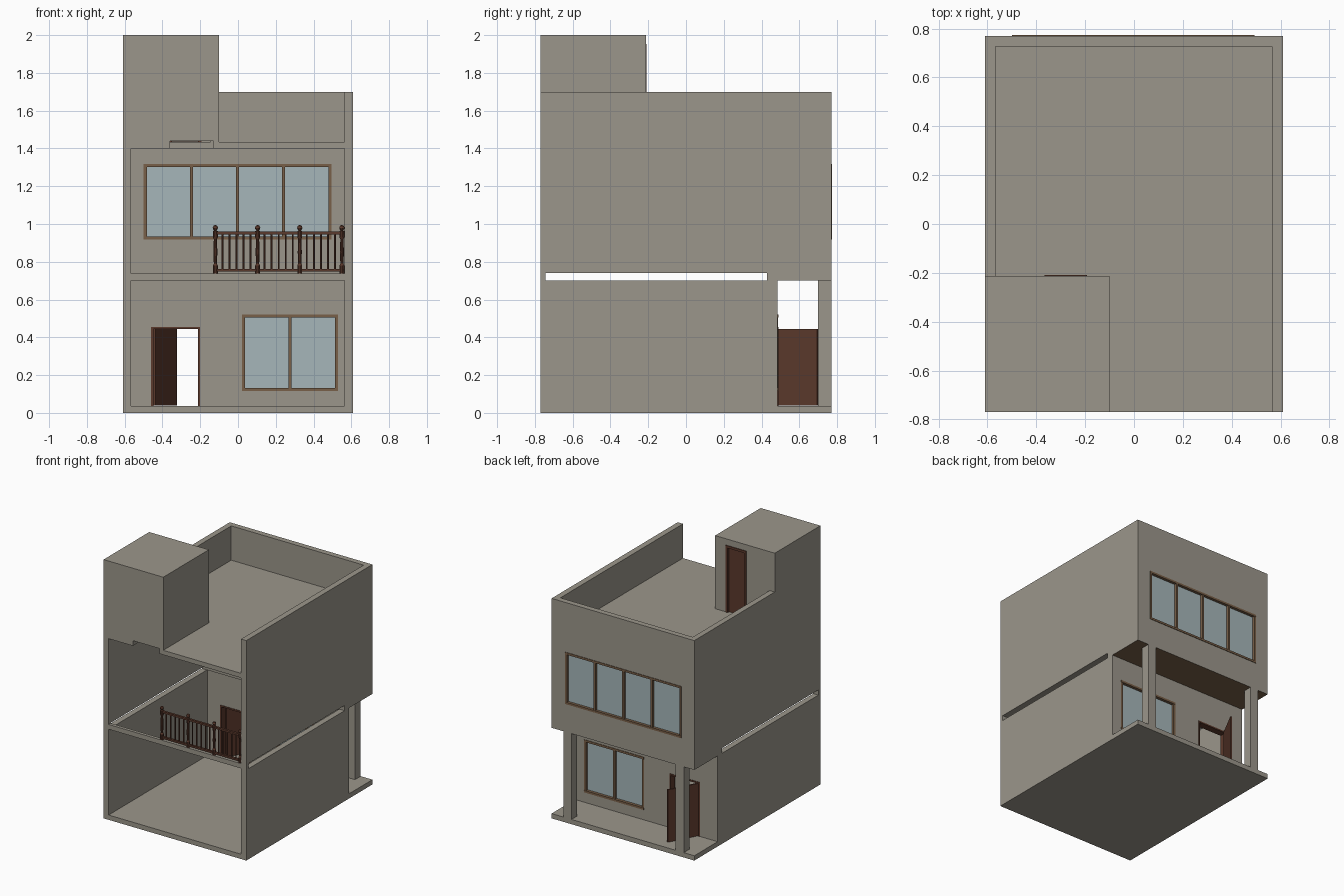
import bpy, bmesh, math
from mathutils import Matrix, Vector

if "Cube" in bpy.data.objects:
    bpy.data.objects.remove(bpy.data.objects["Cube"])


def material(name, rgb):
    m = bpy.data.materials.new(name)
    m.diffuse_color = (*rgb, 1)
    m.use_nodes = True
    m.node_tree.nodes["Principled BSDF"].inputs["Base Color"].default_value = m.diffuse_color
    return m


PLASTER = material("plaster", (0.33, 0.307, 0.258))
WOOD = material("light_wood", (0.19, 0.115, 0.065))
BROWN = material("dark_wood", (0.105, 0.041, 0.025))
GLASS = material("glass", (0.38, 0.47, 0.49))


def finish(bm, name, *mats):
    me = bpy.data.meshes.new(name)
    bm.to_mesh(me)
    bm.free()
    ob = bpy.data.objects.new(name, me)
    bpy.context.collection.objects.link(ob)
    for m in mats:
        me.materials.append(m)
    return ob


def add_box(bm, x0, x1, y0, y1, z0, z1):
    size = Matrix.Diagonal((x1 - x0, y1 - y0, z1 - z0, 1))
    mid = Matrix.Translation(((x0 + x1) / 2, (y0 + y1) / 2, (z0 + z1) / 2))
    bmesh.ops.create_cube(bm, size=1, matrix=mid @ size)


def boxes(name, mat, *dims):
    bm = bmesh.new()
    for d in dims:
        add_box(bm, *d)
    return finish(bm, name, mat)


def add_lathe(bm, x, y, profile, sides=10):
    """Turned spindle from (radius, z) pairs."""
    rings = [[bm.verts.new((x + r * math.cos(2 * math.pi * i / sides),
                            y + r * math.sin(2 * math.pi * i / sides), z))
              for i in range(sides)] for r, z in profile]
    for a, b in zip(rings, rings[1:]):
        for i in range(sides):
            j = (i + 1) % sides
            bm.faces.new((a[i], a[j], b[j], b[i]))
    bm.faces.new(rings[0][::-1])
    bm.faces.new(rings[-1])


# Main shell: one block with the rooms, terrace and openings cut out
shell = boxes("house_shell", PLASTER, (-.61, .61, -.77, .77, 0, 2))
cuts = [
    (-.10, .9, -.9, .9, 1.7, 2.2),            # above parapet, beside tower
    (-.9, .9, -.213, .9, 1.7, 2.2),           # above parapet, behind tower
    (-.10, .565, -.9, .727, 1.435, 2.1),      # terrace beside tower
    (-.567, .565, -.213, .727, 1.435, 2.1),   # terrace behind tower
    (-.567, -.145, -.725, -.258, 1.435, 1.955),  # tower interior
    (-.567, .565, -.9, .44, .037, .70),       # ground room
    (-.567, .565, -.9, .727, .737, 1.40),     # upper room
    (-.567, .565, -.745, .43, .6, .8),        # open floor between storeys
    (-.9, .9, -.745, .43, .70, .74),          # side slits
    (-.9, .9, .485, .9, .037, .70),           # porch
    (-.36, -.13, -.9, -.3, 1.3, 1.44),        # stair opening in roof
    (-.457, -.203, .3, .6, .037, .452),       # entrance
    (.02, .53, .3, .6, .12, .52),             # ground window
    (-.497, .493, .6, .9, .92, 1.315),        # upper window
    (-.365, -.195, -.3, -.1, 1.435, 1.95),    # terrace door
]
bpy.context.view_layer.objects.active = shell
for d in cuts:
    cutter = boxes("cutter", PLASTER, d)
    mod = shell.modifiers.new("cut", 'BOOLEAN')
    mod.operation, mod.solver, mod.object = 'DIFFERENCE', 'EXACT', cutter
    bpy.ops.object.modifier_apply(modifier=mod.name)
    bpy.data.objects.remove(cutter)

# Porch ceiling is wood
shell.data.materials.clear()
shell.data.materials.append(PLASTER)
shell.data.materials.append(WOOD)
for p in shell.data.polygons:
    ceiling = p.normal.z < -.9 and abs(p.center.z - .70) < .01 and p.center.y > .45
    p.material_index = 1 if ceiling else 0

# Porch columns
for side, x in (("left", -.52), ("right", .44)):
    boxes(side + "_porch_column", PLASTER, (x, x + .07, .70, .77, .037, .70))


# Windows: outer frame, mullions and panes
def window(name, x0, x1, z0, z1, y0, y1, panes):
    t = .016
    step = (x1 - x0 - t) / panes
    bars = [(x0 + i * step, x0 + i * step + t, y0, y1, z0, z1) for i in range(panes + 1)]
    rails = [(x0, x1, y0 - .002, y1 + .002, z, z + t) for z in (z0, z1 - t)]
    boxes(name + "_frame", WOOD, *bars, *rails)
    ym = (y0 + y1) / 2
    boxes(name + "_glass", GLASS, (x0 + t / 2, x1 - t / 2, ym - .004, ym + .004, z0 + t / 2, z1 - t / 2))


window("ground_window", .02, .53, .115, .522, .438, .487, 2)
window("upper_window", -.499, .494, .917, 1.317, .725, .772, 4)


# Door frames
def door_frame(name, x0, x1, z0, z1, y0, y1, t=.012):
    boxes(name, BROWN, (x0, x0 + t, y0, y1, z0, z1), (x1 - t, x1, y0, y1, z0, z1),
          (x0 + t, x1 - t, y0, y1, z1 - t, z1))


door_frame("entrance_frame", -.46, -.20, .037, .455, .436, .489)
door_frame("terrace_door_frame", -.367, -.193, 1.435, 1.952, -.26, -.208, .018)
boxes("terrace_door", BROWN, (-.35, -.21, -.24, -.222, 1.437, 1.936))

# Entrance door, swung outwards
door = boxes("entrance_door", BROWN, (0, .24, -.012, 0, .04, .445))
door.location = (-.447, .487, 0)
door.rotation_euler.z = math.radians(62)

# Railing on the front beam
y = -.757
posts = [-.12, .104, .327, .55]
bm = bmesh.new()
for x in posts:
    add_lathe(bm, x, y, [(.013, .737), (.013, .78), (.008, .79), (.011, .85), (.008, .92),
                         (.013, .93), (.013, .962), (.006, .966), (.012, .972),
                         (.014, .98), (.010, .99), (.003, .994)])
for a, b in zip(posts, posts[1:]):
    for i in range(1, 6):
        add_lathe(bm, a + (b - a) * i / 6, y, [(.005, .75), (.005, .95)], 8)
for z in (.748, .945):
    add_box(bm, -.125, .562, y - .009, y + .009, z, z + .014)
railing = finish(bm, "railing", BROWN)
